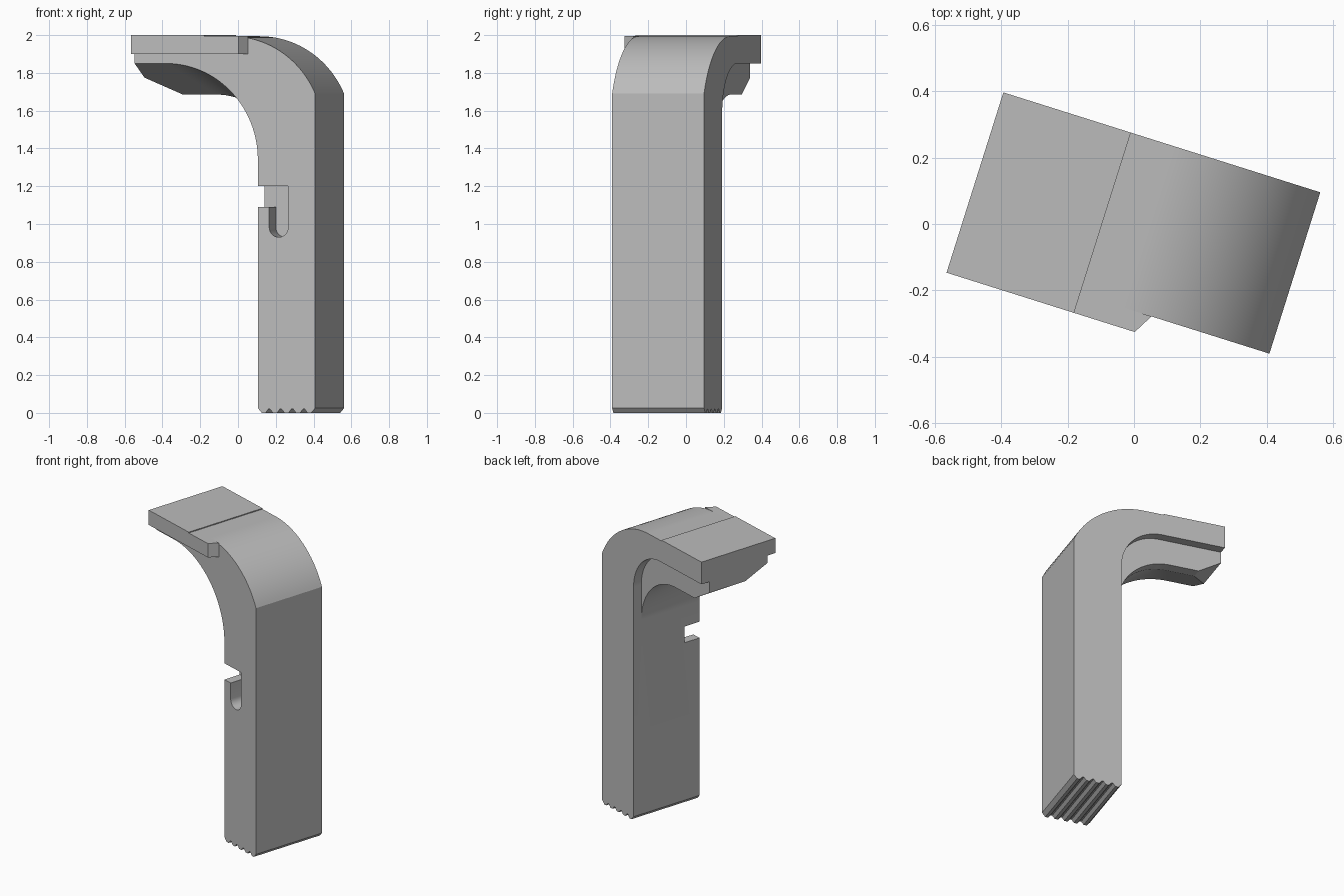
import bpy, bmesh, math

TURN = math.radians(-17.5)          # whole bracket is turned about z
LEFT, INNER, OUTER = -0.495, 0.189, 0.507
FRONT, BACK = -0.25, 0.26
STEP_U, TOP, LOW_TOP = -0.092, 2.0, 1.994

if "Cube" in bpy.data.objects:
    bpy.data.objects.remove(bpy.data.objects["Cube"], do_unlink=True)

grey = bpy.data.materials.new("plain_grey")
grey.use_nodes = True
grey.diffuse_color = (0.5, 0.5, 0.5, 1)
grey.node_tree.nodes["Principled BSDF"].inputs["Base Color"].default_value = (0.5, 0.5, 0.5, 1)


def arc(cx, cy, r, a0, a1, n=28):
    """Points on a circle, angles in degrees."""
    angles = [math.radians(a0 + (a1 - a0) * i / n) for i in range(n + 1)]
    return [(cx + r * math.cos(a), cy + r * math.sin(a)) for a in angles]


def loft(name, rings):
    """Closed solid through rings of equal point count."""
    bm = bmesh.new()
    loops = [[bm.verts.new(p) for p in ring] for ring in rings]
    n = len(loops[0])
    for a, b in zip(loops, loops[1:]):
        for i in range(n):
            j = (i + 1) % n
            bm.faces.new((a[i], a[j], b[j], b[i]))
    bm.faces.new(loops[0])
    bm.faces.new(loops[-1])
    bmesh.ops.remove_doubles(bm, verts=bm.verts, dist=0.0002)
    bmesh.ops.dissolve_degenerate(bm, edges=bm.edges, dist=0.0001)
    bmesh.ops.recalc_face_normals(bm, faces=bm.faces)
    mesh = bpy.data.meshes.new(name)
    bm.to_mesh(mesh)
    bm.free()
    mesh.materials.append(grey)
    obj = bpy.data.objects.new(name, mesh)
    obj.rotation_euler.z = TURN
    bpy.context.collection.objects.link(obj)
    return obj


# Shared outline: top, rounded shoulder, column and serrated foot
run, drop = OUTER - 0.04, LOW_TOP - 1.69
shoulder_r = (run ** 2 + drop ** 2) / (2 * drop)
sweep = math.degrees(math.asin(run / shoulder_r))
outline = [(LEFT, TOP), (STEP_U, TOP), (STEP_U, LOW_TOP)]
outline += arc(0.04, LOW_TOP - shoulder_r, shoulder_r, 90, 90 - sweep)
outline += [(OUTER, 0.025), (OUTER - 0.022, 0)]
middle = (INNER + OUTER) / 2
for k in (1.5, 0.5, -0.5, -1.5):
    groove = middle + k * 0.064
    outline += [(groove + 0.021, 0), (groove + 0.005, 0.02),
                (groove - 0.005, 0.02), (groove - 0.021, 0)]
outline += [(INNER + 0.022, 0), (INNER, 0.025)]


def section(v, under, radius, cut_u=LEFT, end_z=None):
    """Cross-section at depth v with its own underside height and fillet."""
    inner = arc(INNER - radius, under - radius, radius, 0, 90)
    end = [(cut_u, under), (LEFT, under if end_z is None else end_z)]
    return [(u, v, z) for u, z in outline + inner + end]


# Body: sloping underside, deep rib, then a thinner band at the back
RIB, RIB_V, BAND_V, END_Z = 1.685, 0.13, 0.2, 1.775
mid_v = FRONT + (RIB_V - FRONT) * (1.85 - END_Z) / (1.85 - RIB)
fillet = 1.34
body = loft("bracket_body", [
    section(FRONT, 1.85, 1.85 - fillet),
    section(mid_v, END_Z, END_Z - fillet),
    section(RIB_V, RIB, RIB - fillet, -0.346, END_Z),
    section(BAND_V, RIB, RIB - fillet, -0.346, END_Z),
    section(BAND_V, 1.85, 0.27),
    section(BACK, 1.85, 0.27),
])

# Front pocket with a round-bottomed slot, open on the inner side
slot_l, slot_r = 0.252, 0.357
slot_rad = (slot_r - slot_l) / 2
pocket = [(INNER - 0.1, 1.2), (slot_r, 1.2)]
pocket += arc(slot_l + slot_rad, 0.93 + slot_rad, slot_rad, 0, -180, 16)
pocket += [(slot_l, 1.09), (INNER - 0.1, 1.09)]
cutter = loft("pocket_cutter", [[(u, v, z) for u, z in pocket]
                                for v in (FRONT - 0.1, FRONT + 0.118)])
cutter.hide_render = True
cut = body.modifiers.new("pocket", "BOOLEAN")
cut.operation = "DIFFERENCE"
cut.solver = "EXACT"
cut.object = cutter
bpy.context.view_layer.objects.active = body
bpy.ops.object.modifier_apply(modifier=cut.name)
bpy.data.objects.remove(cutter, do_unlink=True)

# Lip along the front of the top, with an angled end
lip_v = FRONT - 0.06


def lip(name, plan, top):
    return loft(name, [[(u, v, z) for u, v in plan] for z in (1.9, top)])


lip("front_lip_outer", [(LEFT, lip_v), (STEP_U, lip_v), (STEP_U, FRONT), (LEFT, FRONT)], TOP)
lip("front_lip_inner", [(STEP_U, lip_v), (0.1, lip_v), (0.134, FRONT), (STEP_U, FRONT)], LOW_TOP)

# Smooth the arcs, keep the corners crisp
bpy.ops.object.select_all(action="DESELECT")
body.select_set(True)
bpy.ops.object.shade_smooth_by_angle(angle=math.radians(18))
